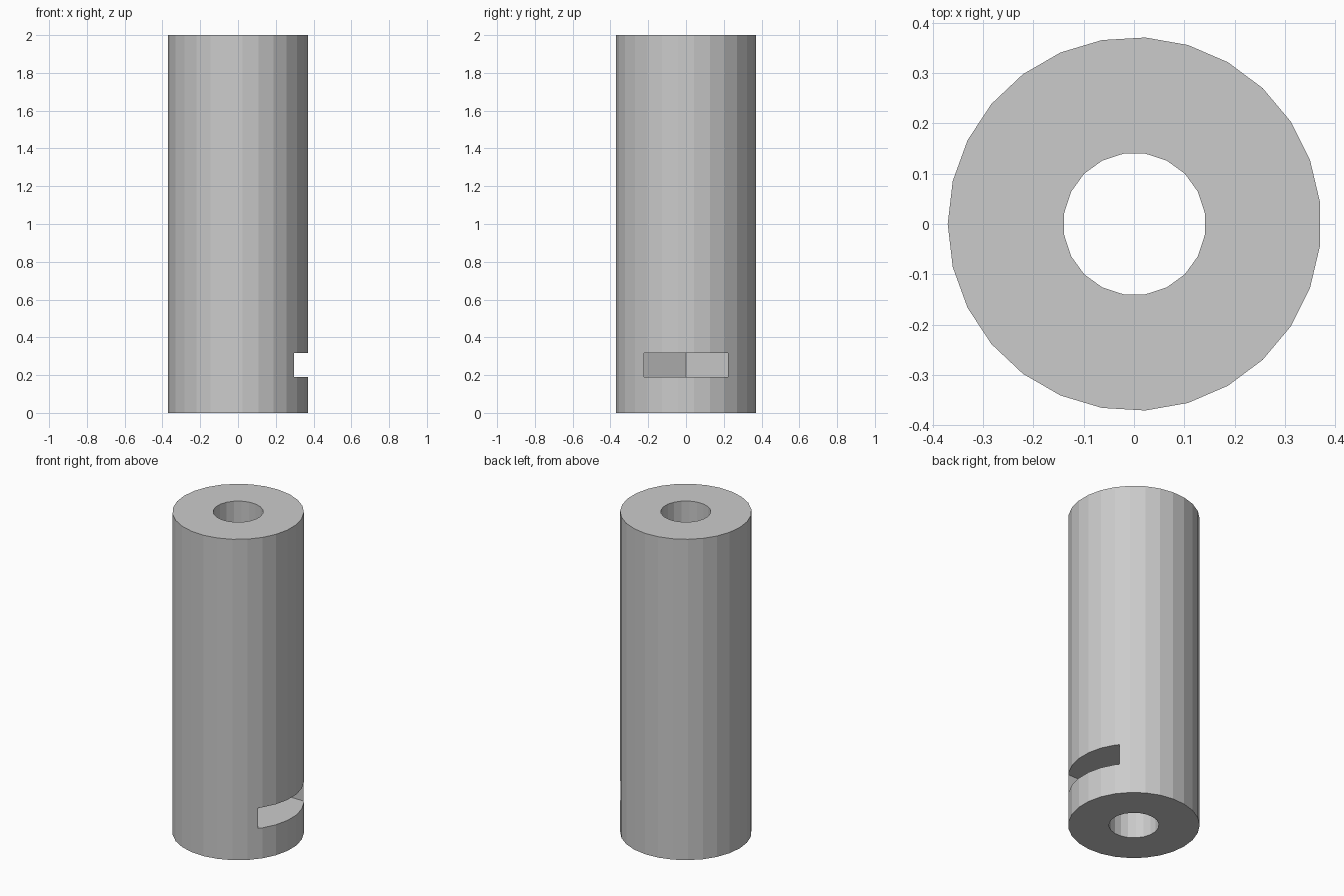
import bpy, bmesh
from math import cos, sin, pi, radians

if "Cube" in bpy.data.objects:
    bpy.data.objects.remove(bpy.data.objects["Cube"])


def prism(name, points, z0, z1):
    """Extrude a counter-clockwise outline from z0 to z1."""
    bm = bmesh.new()
    low = [bm.verts.new((x, y, z0)) for x, y in points]
    high = [bm.verts.new((x, y, z1)) for x, y in points]
    bm.faces.new(low[::-1])
    bm.faces.new(high)
    n = len(points)
    for i in range(n):
        j = (i + 1) % n
        bm.faces.new((low[i], low[j], high[j], high[i]))
    mesh = bpy.data.meshes.new(name)
    bm.to_mesh(mesh)
    bm.free()
    obj = bpy.data.objects.new(name, mesh)
    bpy.context.collection.objects.link(obj)
    return obj


def ring(radius, sides, start, cx=0.001):
    return [(cx + radius * cos(start + 2 * pi * i / sides),
             radius * sin(start + 2 * pi * i / sides)) for i in range(sides)]


# Round spacer body
spacer = prism("spacer_body", ring(0.3715, 27, pi), 0, 2)

# Screw bore through the full height
bore = prism("bore_cutter", ring(0.1415, 20, radians(9)), -0.1, 2.1)

# Hexagonal nut pocket, open towards +x
h = 0.223
a = h / cos(pi / 6)
slot = prism("nut_slot_cutter",
             [(-a, 0), (-a / 2, -h), (0.6, -h), (0.6, h), (-a / 2, h)],
             0.19, 0.318)

# Cut both out of the body
bpy.context.view_layer.objects.active = spacer
for cutter in (bore, slot):
    mod = spacer.modifiers.new(cutter.name, "BOOLEAN")
    mod.operation = "DIFFERENCE"
    mod.solver = "EXACT"
    mod.object = cutter
    bpy.ops.object.modifier_apply(modifier=mod.name)
    bpy.data.objects.remove(cutter, do_unlink=True)
